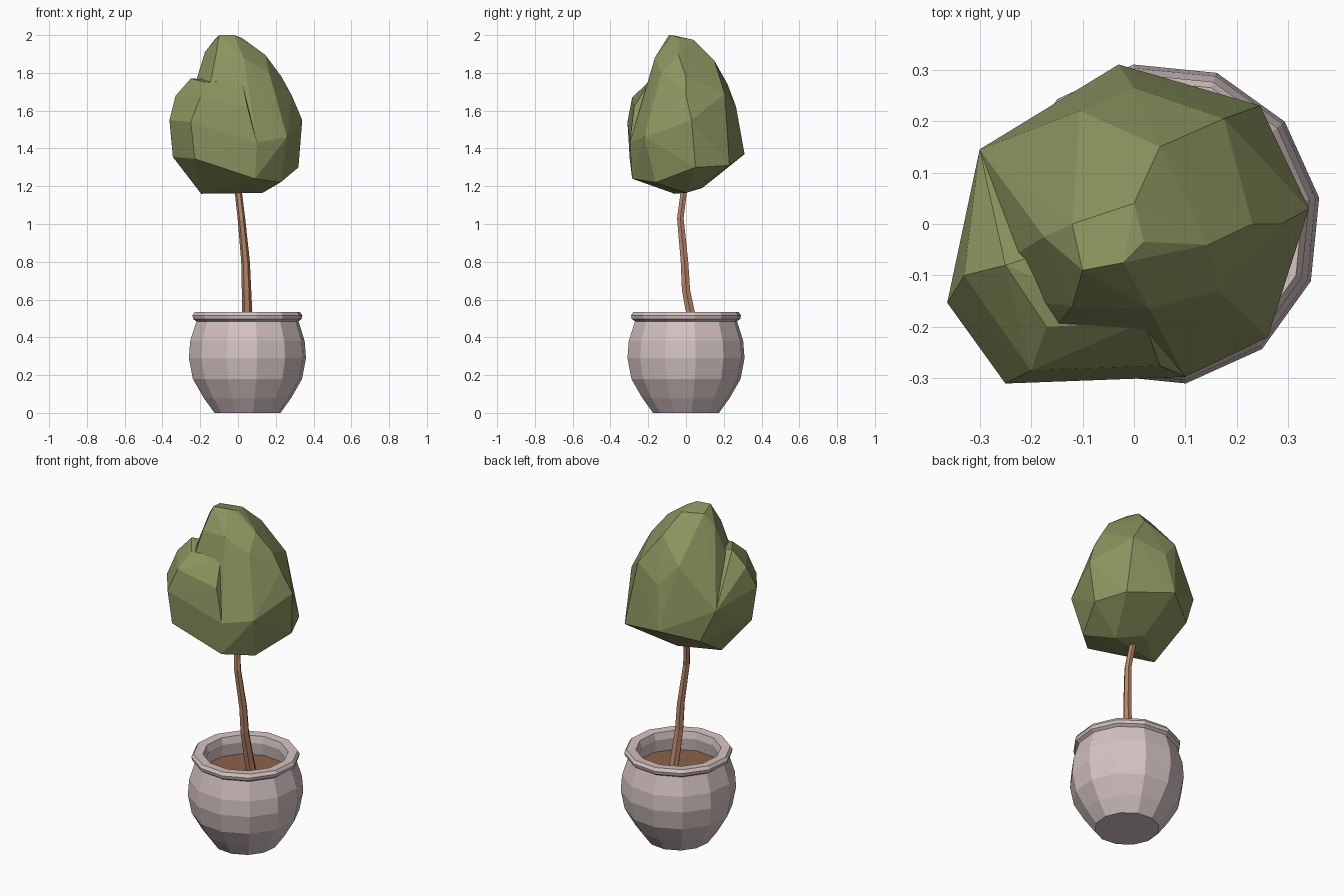
import bpy, bmesh, math
from mathutils import Vector

if "Cube" in bpy.data.objects:
    bpy.data.objects.remove(bpy.data.objects["Cube"])


def material(name, rgb):
    m = bpy.data.materials.new(name)
    m.diffuse_color = (*rgb, 1)
    m.use_nodes = True
    m.node_tree.nodes["Principled BSDF"].inputs["Base Color"].default_value = m.diffuse_color
    return m


LEAF = material("leaf green", (0.26, 0.30, 0.115))
CLAY = material("pale clay", (0.66, 0.55, 0.54))
BARK = material("bark brown", (0.48, 0.24, 0.14))
SOIL = material("soil brown", (0.27, 0.12, 0.07))


def finish(bm, name, mat):
    bmesh.ops.recalc_face_normals(bm, faces=bm.faces[:])
    me = bpy.data.meshes.new(name)
    bm.to_mesh(me)
    bm.free()
    me.materials.append(mat)
    ob = bpy.data.objects.new(name, me)
    bpy.context.collection.objects.link(ob)
    return ob


def loft(name, rings, sides, mat, turn=0.0):
    """Skin rings given as (x, y, z, radius) and cap both ends."""
    bm = bmesh.new()
    loops = []
    for x, y, z, r in rings:
        loops.append([bm.verts.new((x + r * math.cos(turn + math.tau * i / sides),
                                    y + r * math.sin(turn + math.tau * i / sides), z))
                      for i in range(sides)])
    for a, b in zip(loops, loops[1:]):
        for i in range(sides):
            j = (i + 1) % sides
            bm.faces.new((a[i], a[j], b[j], b[i]))
    bm.faces.new(loops[0])
    bm.faces.new(loops[-1])
    return finish(bm, name, mat)


def hull(name, points, mat):
    bm = bmesh.new()
    for p in points:
        bm.verts.new(p)
    res = bmesh.ops.convex_hull(bm, input=bm.verts[:])
    loose = [v for v in bm.verts if not v.link_faces]
    bmesh.ops.delete(bm, geom=loose, context='VERTS')
    return finish(bm, name, mat)


# Pot: twelve-sided bellied profile, rolled lip, hollow inside
TURN = math.radians(9.3)
profile = [(0.177, 0.0), (0.235, 0.08), (0.293, 0.18), (0.314, 0.29), (0.307, 0.38),
           (0.274, 0.485), (0.291, 0.497), (0.295, 0.515), (0.283, 0.533),
           (0.232, 0.53), (0.222, 0.49), (0.232, 0.41)]
loft("pot", [(0.05, 0, z, r) for r, z in profile], 12, CLAY, TURN)

# Soil disc
loft("soil", [(0.05, 0, 0.411, 0.231), (0.05, 0, 0.418, 0.229)], 12, SOIL, TURN)

# Bent trunk
loft("trunk", [(0.052, 0.05, 0.40, 0.030), (0.045, 0.0, 0.65, 0.025),
               (0.040, -0.008, 0.80, 0.023), (0.018, -0.03, 1.03, 0.020),
               (-0.002, -0.008, 1.20, 0.019)], 6, BARK)

# Crown: main faceted mass
low = [(-.345, -.13, 1.355), (-.228, -.298, 1.345), (.10, -.297, 1.43), (-.30, .145, 1.50)]
main = low + [
    (-.195, -.06, 1.16), (.13, 0, 1.165), (0, .085, 1.19), (.225, -.16, 1.22),
    (.09, -.285, 1.24), (.32, .05, 1.30), (.245, .23, 1.31), (-.03, .31, 1.37),
    (-.22, .18, 1.31), (.26, -.22, 1.46), (.34, .03, 1.55), (.285, 0, 1.68),
    (.23, 0, 1.78), (.175, .205, 1.69), (.0, .265, 1.62), (-.105, .22, 1.74),
    (.05, .15, 1.865), (.145, -.04, 1.895), (.165, -.13, 1.80), (.02, -.035, 1.985),
    (-.02, -.075, 2.0), (-.10, -.09, 2.0), (0, .04, 1.975), (-.12, 0, 1.98),
    (-.175, -.025, 1.91), (-.12, -.16, 1.88), (.03, -.165, 1.88)]
crown = hull("crown", main, LEAF)

# Crown: front left bulge, merged into the main mass
bulge = hull("bulge_helper", low + [
    (-.363, -.153, 1.55), (-.25, -.31, 1.54), (-.33, -.10, 1.68), (-.25, -.08, 1.77),
    (-.17, -.20, 1.75), (-.20, -.285, 1.67), (.05, -.275, 1.62), (.02, -.19, 1.76),
    (0, 0, 1.40), (0, 0, 1.75)], LEAF)
mod = crown.modifiers.new("merge", 'BOOLEAN')
mod.operation = 'UNION'
mod.solver = 'EXACT'
mod.object = bulge
bpy.context.view_layer.objects.active = crown
crown.select_set(True)
bpy.ops.object.modifier_apply(modifier=mod.name)
bpy.data.objects.remove(bulge)
